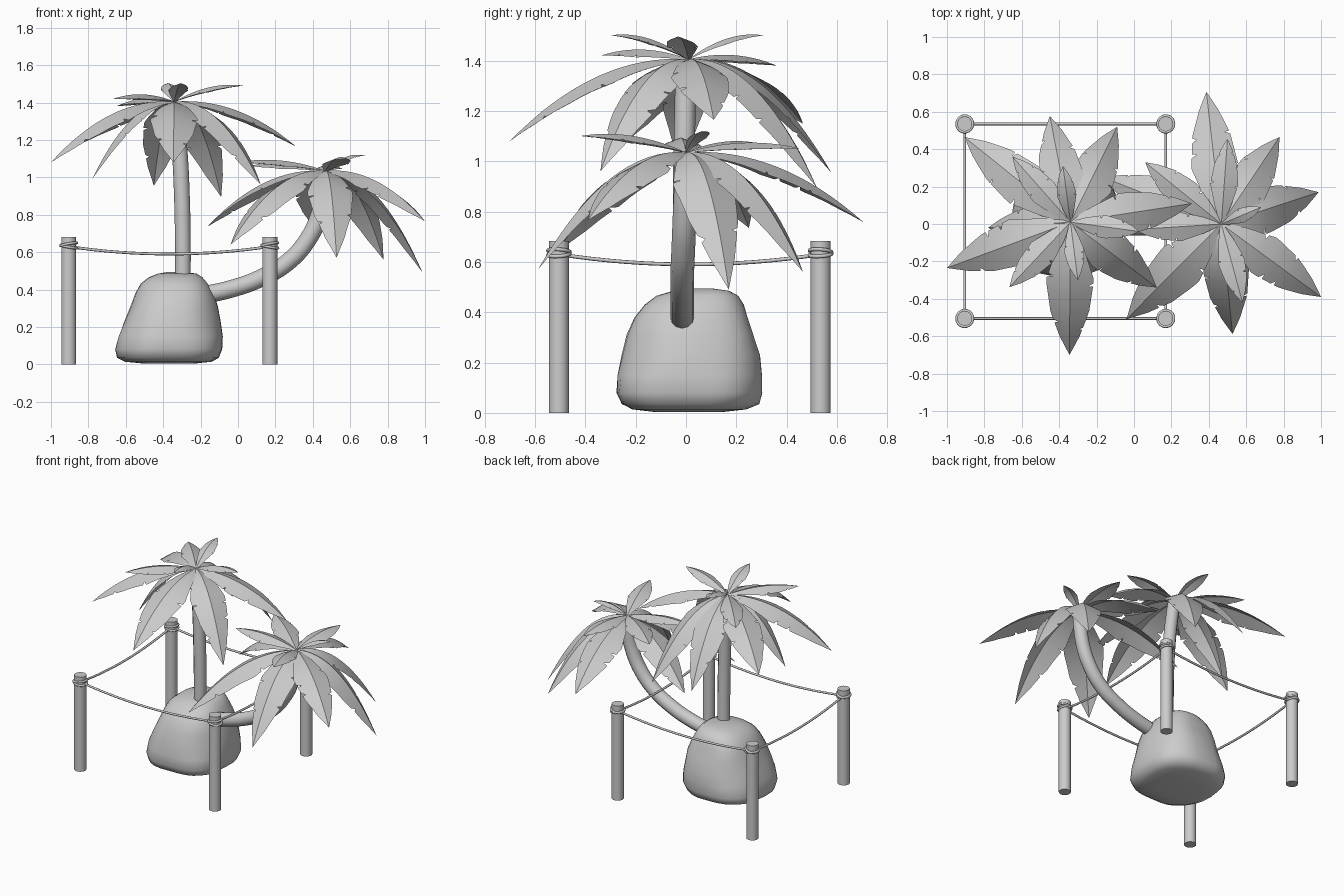
import bpy, bmesh, math, random
from mathutils import Vector, noise

if "Cube" in bpy.data.objects:
    bpy.data.objects.remove(bpy.data.objects["Cube"])

random.seed(4)


def finish(obj, angle=40):
    bpy.ops.object.select_all(action='DESELECT')
    obj.select_set(True)
    bpy.context.view_layer.objects.active = obj
    bpy.ops.object.shade_smooth_by_angle(angle=math.radians(angle))


def mesh_object(name, verts, faces, angle=40):
    me = bpy.data.meshes.new(name)
    me.from_pydata(verts, [], faces)
    obj = bpy.data.objects.new(name, me)
    bpy.context.collection.objects.link(obj)
    finish(obj, angle)
    return obj


def tube(name, pts, radius, smooth_path=True, res=4):
    cu = bpy.data.curves.new(name, 'CURVE')
    cu.dimensions = '3D'
    cu.bevel_depth = radius
    cu.bevel_resolution = res
    cu.use_fill_caps = True
    sp = cu.splines.new('BEZIER' if smooth_path else 'POLY')
    store = sp.bezier_points if smooth_path else sp.points
    store.add(len(pts) - 1)
    for p, co in zip(store, pts):
        if smooth_path:
            p.co = co
            p.handle_left_type = p.handle_right_type = 'AUTO'
        else:
            p.co = (*co, 1)
    obj = bpy.data.objects.new(name, cu)
    bpy.context.collection.objects.link(obj)
    bpy.ops.object.select_all(action='DESELECT')
    obj.select_set(True)
    bpy.context.view_layer.objects.active = obj
    bpy.ops.object.convert(target='MESH')
    finish(bpy.context.object, 50)


# Rock: stacked rounded-square rings (z, xmin, xmax, ymin, ymax)
rings = [(0.004, -.50, -.24, -.13, .15), (0.014, -.60, -.14, -.22, .24),
         (0.035, -.645, -.10, -.262, .295), (0.08, -.655, -.083, -.28, .308),
         (0.15, -.637, -.083, -.272, .304), (0.23, -.610, -.093, -.252, .29),
         (0.31, -.580, -.108, -.23, .27), (0.38, -.548, -.135, -.20, .25),
         (0.43, -.515, -.165, -.165, .23), (0.465, -.475, -.19, -.12, .205),
         (0.485, -.43, -.22, -.05, .17), (0.494, -.38, -.28, .03, .11)]
N = 32
verts, faces = [], []
for z, x0, x1, y0, y1 in rings:
    for i in range(N):
        a = 2 * math.pi * i / N
        c, s = math.cos(a), math.sin(a)
        e = 2 / 2.5
        p = Vector(((x0 + x1) / 2 + (x1 - x0) / 2 * math.copysign(abs(c) ** e, c),
                    (y0 + y1) / 2 + (y1 - y0) / 2 * math.copysign(abs(s) ** e, s), z))
        k = 0.012 * noise.noise(p * 6)
        verts.append((p.x + c * k, p.y + s * k, z))
for r in range(len(rings) - 1):
    for i in range(N):
        j = (i + 1) % N
        faces.append((r * N + i, r * N + j, r * N + N + j, r * N + N + i))
faces.append(tuple(reversed(range(N))))
faces.append(tuple(range(len(verts) - N, len(verts))))
mesh_object("rock", verts, faces, 60)

# Trunks
tube("upright_trunk", [(-.295, -.01, .42), (-.295, -.01, .65), (-.30, -.01, .9),
                       (-.313, -.005, 1.15), (-.34, 0, 1.39)], .042)
tube("leaning_trunk", [(-.22, -.015, .365), (-.05, -.015, .40), (.12, -.015, .46),
                       (.27, -.015, .55), (.375, -.01, .67), (.435, -.005, .80),
                       (.46, 0, .92), (.468, 0, 1.02)], .047)

PROFILE = [(0, .1), (.2, .58), (.45, 1), (.7, .8), (.88, .4), (1, 0)]


def leaf_width(t):
    for (a, wa), (b, wb) in zip(PROFILE, PROFILE[1:]):
        if t <= b:
            return wa + (wb - wa) * (t - a) / (b - a)
    return 0


# Folded leaf with torn notches along both edges, drooping along a curve
def leaf(name, base, tip):
    base, tip = Vector(base), Vector(tip)
    flat = Vector((tip.x - base.x, tip.y - base.y, 0))
    drop = base.z - tip.z
    length = (tip - base).length
    ctrl = base + flat * .52
    ctrl.z = base.z + (.025 if drop > .1 else .06 - drop * .6)
    side = Vector((-flat.y, flat.x, 0)).normalized()
    half = .165 * length
    cuts = {s: [random.uniform(.35, .55), random.uniform(.62, .85)] for s in (-1, 1)}
    ts = {i / 16 for i in range(17)}
    for group in cuts.values():
        for c in group:
            ts |= {c - .02, c, c + .012}
    ts = sorted(ts)

    def edge(t, s):
        w = leaf_width(t)
        return w * (.75 if any(abs(t - c) < 1e-6 for c in cuts[s]) else 1) * half

    verts, faces = [], []
    for t in ts:
        p = base * (1 - t) ** 2 + ctrl * 2 * t * (1 - t) + tip * t * t
        tan = ((ctrl - base) * (1 - t) + (tip - ctrl) * t).normalized()
        up = tan.cross(side)
        if up.z < 0:
            up = -up
        for s in (-1, 0, 1):
            w = edge(t, s) if s else 0
            verts.append(p + side * (s * w) - up * (w * .38))
    for i in range(len(ts) - 1):
        a = i * 3
        for k in (0, 1):
            faces.append((a + k, a + k + 3, a + k + 4, a + k + 1))
    mesh_object(name, verts, faces, 25)


# Crowns: leaf tips, long drooping leaves first, then the short upper ones
tall_tips = [(-.907, .465, 1.15), (-.45, .577, .955), (-.09, .52, .895), (.31, .11, 1.165),
             (.122, -.34, .96), (-.345, -.70, 1.08), (-1.0, -.235, 1.08),
             (-.78, -.02, .99), (-.666, -.337, 1.42), (-.65, .36, 1.38),
             (-.38, .31, 1.5), (-.30, -.30, 1.5), (.03, -.04, 1.49)]
low_tips = [(.387, .706, .757), (.778, .465, .56), (.987, .17, .49), (1.0, -.39, .765),
            (.527, -.588, .57), (-.04, -.508, .64), (-.165, .25, .735),
            (.06, .33, 1.06), (.50, .455, 1.05), (.68, .09, 1.115),
            (.58, -.42, 1.10), (0, -.03, 1.08)]
for label, base, tips in (("tall_palm_leaf", (-.34, .01, 1.405), tall_tips),
                          ("low_palm_leaf", (.467, 0, 1.035), low_tips)):
    for i, tip in enumerate(tips):
        leaf(f"{label}_{i + 1}", base, tip)

# Fence posts with wound rope collars
corners = [(-.905, -.505), (.17, -.505), (.17, .535), (-.905, .535)]
for i, (x, y) in enumerate(corners):
    bpy.ops.mesh.primitive_cylinder_add(vertices=20, radius=.04, depth=.682, location=(x, y, .341))
    post = bpy.context.object
    post.name = f"fence_post_{i + 1}"
    finish(post)
    for k, tilt in enumerate((.18, -.18)):
        bpy.ops.mesh.primitive_torus_add(location=(x, y, .63 + .012 * k), rotation=(tilt * .4, tilt, 0),
                                         major_radius=.044, minor_radius=.0075,
                                         major_segments=24, minor_segments=8)
        ring = bpy.context.object
        ring.name = f"rope_collar_{i + 1}_{k + 1}"
        finish(ring, 60)

# Sagging ropes between neighbouring posts
for i in range(4):
    a, b = Vector(corners[i]), Vector(corners[(i + 1) % 4])
    pts = []
    for n in range(17):
        t = n / 16
        p = a.lerp(b, t)
        # flat-bottomed sag: steep near the posts, level in the middle
        pts.append((p.x, p.y, .63 - .04 * 4 * t * (1 - t)))
    tube(f"rope_{i + 1}", pts, .0075, False, 2)
